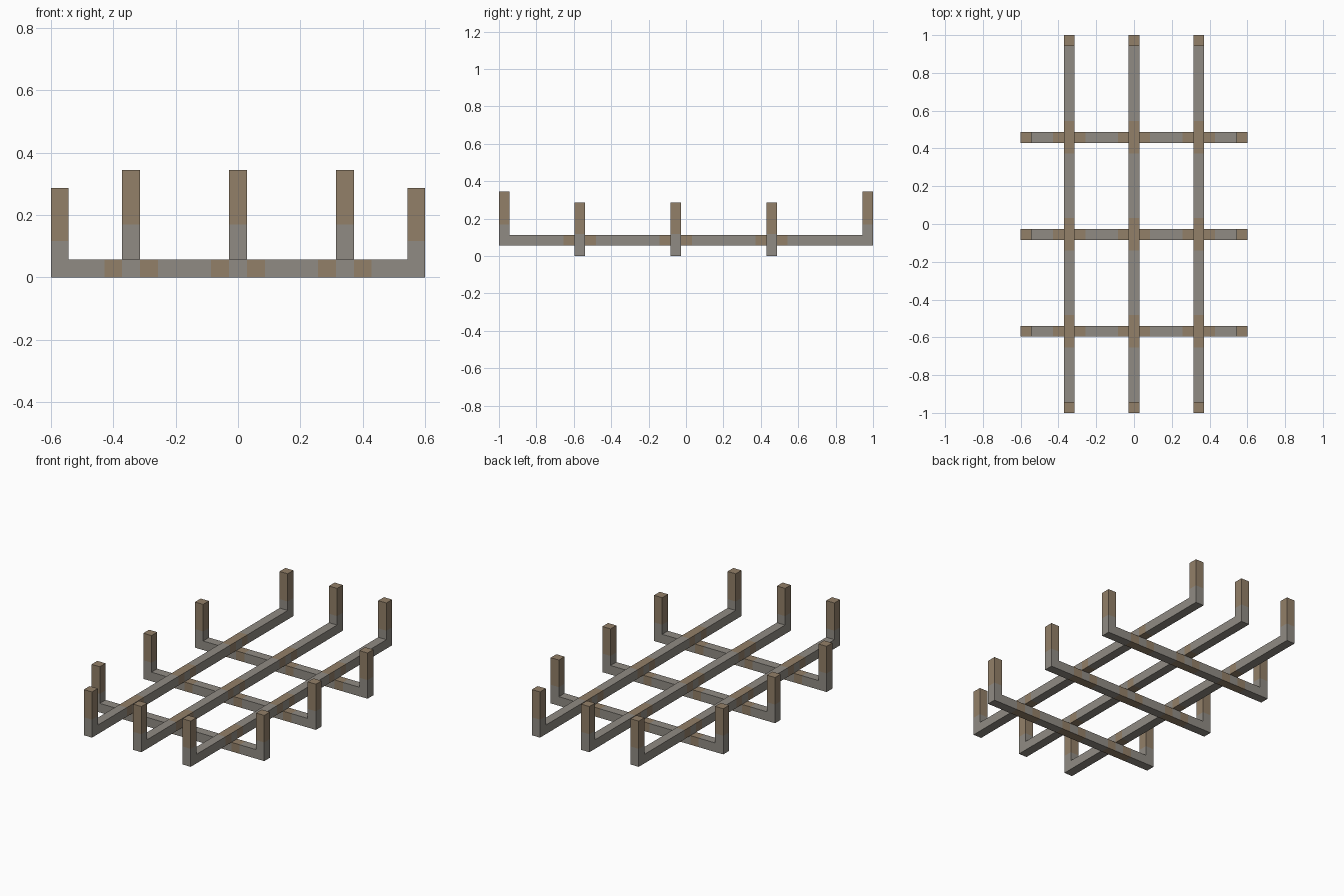
import bpy, bmesh
from mathutils import Matrix, Vector

cube = bpy.data.objects.get("Cube")
if cube:
    bpy.data.objects.remove(cube, do_unlink=True)


def make_material(name, rgb):
    mat = bpy.data.materials.new(name)
    mat.use_nodes = True
    mat.diffuse_color = (*rgb, 1)
    mat.node_tree.nodes["Principled BSDF"].inputs["Base Color"].default_value = (*rgb, 1)
    return mat


STEEL = make_material("weathered steel grey", (0.28, 0.26, 0.23))
RUST = make_material("rust brown", (0.29, 0.215, 0.14))

T = 0.057        # bar thickness
HALF = T / 2
STAIN = 0.086    # reach of rust around each crossing
LONG_X = (-0.343, 0, 0.343)
CROSS_Y = (-0.568, -0.055, 0.458)


def u_bar(name, half_len, height, rust_z, crossings, outer_z, matrix):
    """Square bar along local x with upturned ends and rusted crossings and tips."""
    a, b = half_len, half_len - T
    profile = [(-a, 0), (a, 0), (a, height), (b, height),
               (b, T), (-b, T), (-b, height), (-a, height)]
    bm = bmesh.new()
    base = bm.faces.new([bm.verts.new((x, -HALF, z)) for x, z in profile])
    new = bmesh.ops.extrude_face_region(bm, geom=[base])["geom"]
    bmesh.ops.translate(bm, vec=(0, T, 0),
                        verts=[v for v in new if isinstance(v, bmesh.types.BMVert)])

    # Cut edges where the colours change
    def cut(point, normal):
        bmesh.ops.bisect_plane(bm, geom=bm.verts[:] + bm.edges[:] + bm.faces[:],
                               plane_co=point, plane_no=normal)

    for x in (-b, b):
        cut((x, 0, 0), (1, 0, 0))
    for c in crossings:
        for d in (-STAIN, -HALF, HALF, STAIN):
            cut((c + d, 0, 0), (1, 0, 0))
    cut((0, 0, rust_z), (0, 0, 1))
    bmesh.ops.recalc_face_normals(bm, faces=bm.faces[:])

    # Rust on post tips and beside crossings; bare strip on the side faces
    for f in bm.faces:
        p = f.calc_center_median()
        gap = min(abs(p.x - c) for c in crossings)
        near = gap < STAIN and (gap > HALF or f.normal.z * outer_z > 0.5)
        f.material_index = int(p.z > rust_z or (near and p.z < T + 0.01))
    bm.transform(matrix)
    mesh = bpy.data.meshes.new(name)
    bm.to_mesh(mesh)
    bm.free()
    mesh.materials.append(STEEL)
    mesh.materials.append(RUST)
    obj = bpy.data.objects.new(name, mesh)
    bpy.context.collection.objects.link(obj)


# Lower bars running side to side
for name, y in zip(("front", "middle", "back"), CROSS_Y):
    u_bar(name + "_cross_bar", 0.6, 0.287, 0.117, LONG_X, -1,
          Matrix.Translation((0, y, 0)))

# Upper bars running front to back
turn = Matrix.Rotation(1.5707963, 4, "Z")
for name, x in zip(("right", "centre", "left"), LONG_X):
    u_bar(name + "_long_bar", 1.0, 0.287, 0.113, CROSS_Y, 1,
          Matrix.Translation((x, 0, T)) @ turn)
